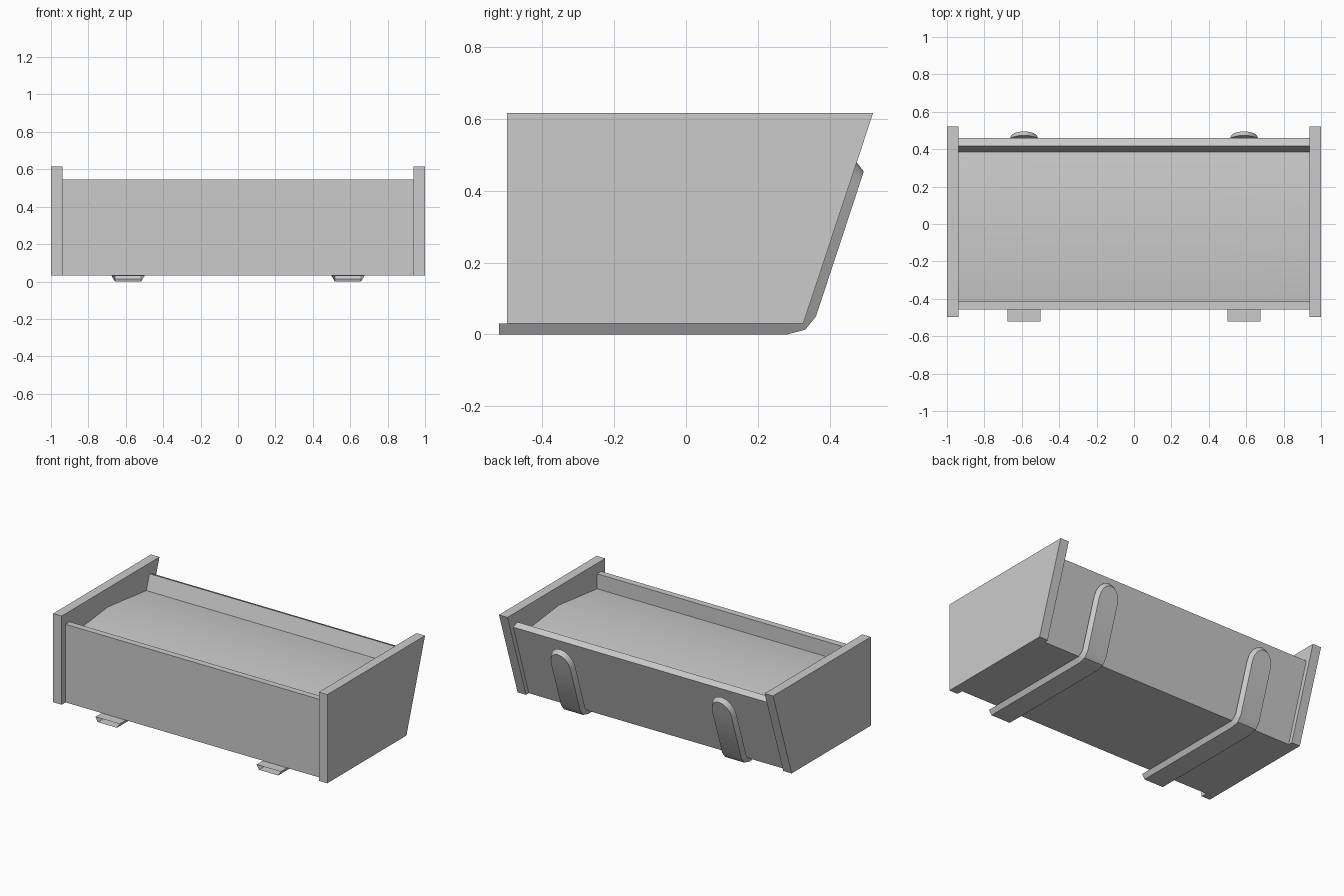
import bpy, bmesh, math
from mathutils import Vector

cube = bpy.data.objects.get("Cube")
if cube:
    bpy.data.objects.remove(cube, do_unlink=True)

grey = bpy.data.materials.new("plain_grey")
grey.use_nodes = True
colour = (0.6, 0.6, 0.6, 1)
grey.diffuse_color = colour
grey.node_tree.nodes["Principled BSDF"].inputs["Base Color"].default_value = colour


def finish(name, bm, smooth=False):
    bmesh.ops.remove_doubles(bm, verts=bm.verts, dist=1e-4)
    bmesh.ops.recalc_face_normals(bm, faces=bm.faces)
    mesh = bpy.data.meshes.new(name)
    bm.to_mesh(mesh)
    bm.free()
    mesh.materials.append(grey)
    obj = bpy.data.objects.new(name, mesh)
    bpy.context.collection.objects.link(obj)
    if smooth:
        bpy.ops.object.select_all(action="DESELECT")
        obj.select_set(True)
        bpy.context.view_layer.objects.active = obj
        bpy.ops.object.shade_smooth_by_angle(angle=math.radians(30))
    return obj


def bridge(bm, ring_a, ring_b):
    for j in range(len(ring_a)):
        n = (j + 1) % len(ring_a)
        bm.faces.new((ring_a[j], ring_a[n], ring_b[n], ring_b[j]))


def board(name, profile, x0, x1):
    """Solid with a (y, z) profile, running along x."""
    bm = bmesh.new()
    rings = [[bm.verts.new((x, y, z)) for y, z in profile] for x in (x0, x1)]
    for ring in rings:
        bm.faces.new(ring)
    bridge(bm, *rings)
    finish(name, bm)


# Box: end panels with a sloping back edge, and the boards between them
FLOOR, RIM, INNER, LEAN = 0.031, 0.546, 0.938, 0.325
end_profile = [(-0.498, FLOOR), (0.327, FLOOR), (0.521, 0.616), (-0.498, 0.616)]
board("left_end_panel", end_profile, INNER, 1.0)
board("right_end_panel", end_profile, -1.0, -INNER)
board("front_board", [(-0.457, FLOOR), (-0.414, FLOOR), (-0.414, RIM), (-0.457, RIM)], -INNER, INNER)

# Leaning back board with its top cut off square
back_inner, back_outer, drop = 0.417, 0.46, 0.018
foot_inner = back_inner - LEAN * (RIM - FLOOR)
foot_outer = back_outer - LEAN * (RIM - drop - FLOOR)
board("back_board", [(foot_inner, FLOOR), (foot_outer, FLOOR), (back_outer, RIM - drop), (back_inner, RIM)],
      -INNER, INNER)
board("base_board", [(-0.414, FLOOR), (foot_inner, FLOOR), (foot_inner + 0.011, 0.065), (-0.414, 0.065)],
      -INNER, INNER)

# Filling: low edges front and back, uneven ridge along the middle
bm = bmesh.new()
bmesh.ops.create_grid(bm, x_segments=4, y_segments=2, size=1)
for v in bm.verts:
    ridge = 0.492
    if 0.4 < abs(v.co.x) < 0.6:
        ridge = 0.502
    z = ridge if abs(v.co.y) < 0.1 else 0.447
    v.co = (v.co.x * INNER, -0.016 + 0.4 * v.co.y, z)
filling = finish("filling", bm, smooth=True)
if filling.data.polygons[0].normal.z < 0:
    filling.data.flip_normals()


# Straps: bent under the box, tapered in section, open in front, round at the upper end
def strap(name, cx):
    wide, narrow = 0.088, 0.07
    inner = [(-0.521, 0.03), (0.272, 0.03), (0.312, 0.038), (0.334, 0.058)]
    outer = [(-0.521, 0), (0.282, 0), (0.332, 0.013), (0.362, 0.05)]
    stations = [(i, o, wide, narrow) for i, o in zip(inner, outer)]
    along = Vector((0.309, 0.951))
    tip_inner, tip_outer = Vector((0.474, 0.481)), Vector((0.495, 0.454))
    long_inner, long_outer, steps = 0.11, 0.09, 4
    for k in range(steps + 1):
        a = math.pi / 2 * k / steps
        back, c = 1 - math.sin(a), math.cos(a)
        stations.append((tip_inner - along * long_inner * back, tip_outer - along * long_outer * back,
                         wide * c, narrow * c))
    bm = bmesh.new()
    rings = []
    for i, o, wi, wo in stations:
        corners = [(-wi, i), (wi, i), (wo, o), (-wo, o)]
        rings.append([bm.verts.new((cx + x, p[0], p[1])) for x, p in corners])
    for a, b in zip(rings, rings[1:]):
        bridge(bm, a, b)
    finish(name, bm, smooth=True)


for side, sign in (("left", 1), ("right", -1)):
    strap(side + "_strap", sign * 0.588)
